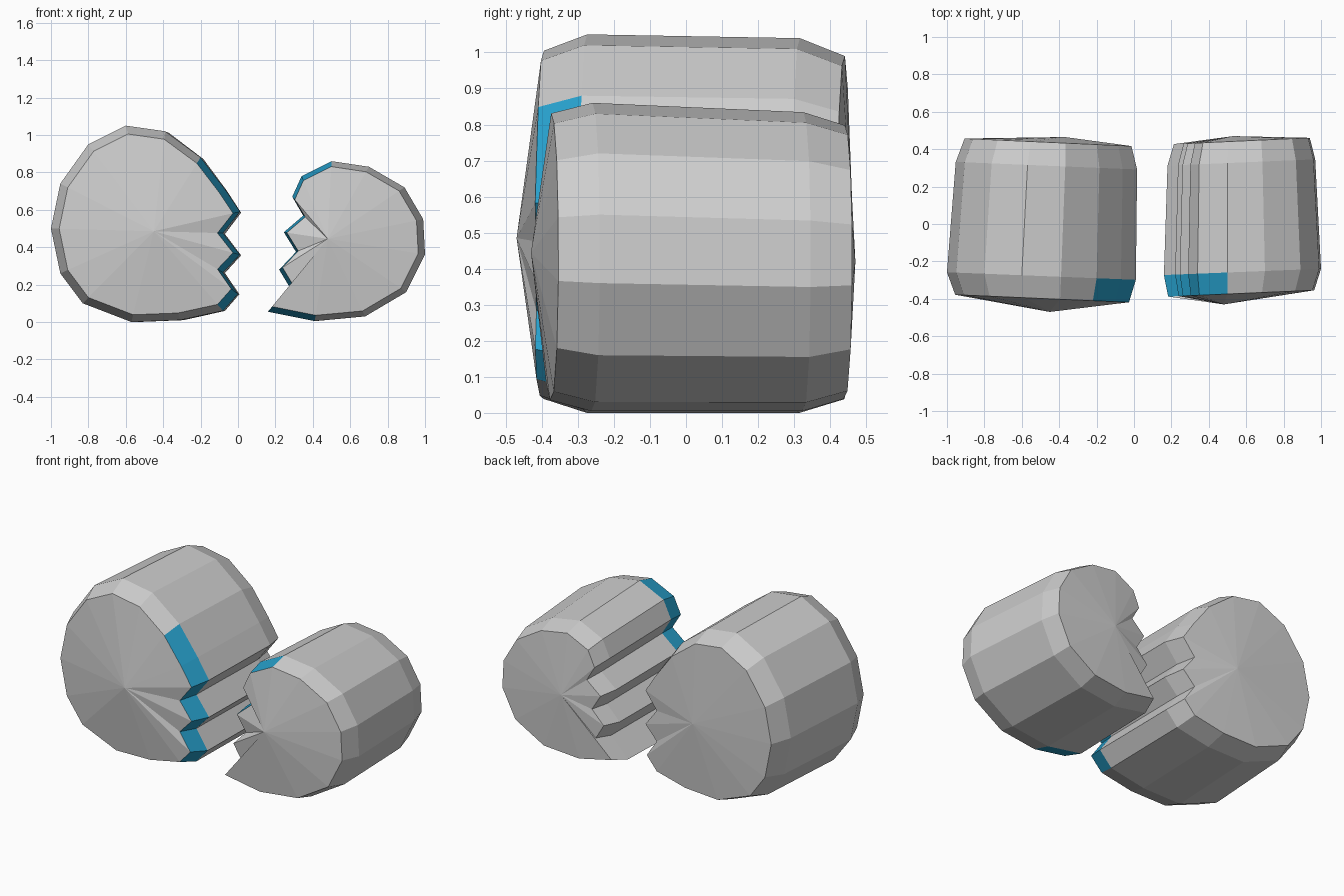
import bpy, bmesh

cube = bpy.data.objects.get("Cube")
if cube:
    bpy.data.objects.remove(cube)


def material(name, rgb):
    m = bpy.data.materials.new(name)
    m.use_nodes = True
    m.diffuse_color = (*rgb, 1)
    bsdf = m.node_tree.nodes["Principled BSDF"]
    bsdf.inputs["Base Color"].default_value = (*rgb, 1)
    bsdf.inputs["Roughness"].default_value = 0.8
    return m


grey = material("stone grey", (0.62, 0.62, 0.62))
blue = material("stripe blue", (0.02, 0.35, 0.6))


def broken_drum(name, outline, hub, rings, tips, skew, painted):
    """Loft the outline through rings (y, inset, x shift, x scale, z scale) and
    close both ends with shallow cones; painted = outline edges with the stripe."""
    hx, hz = hub
    bm = bmesh.new()
    loops = []
    for y, inset, shift, sx, sz in rings:
        loop = []
        for x, z in outline:
            px = hx + (x - hx) * inset * sx + shift
            pz = (hz + (z - hz) * inset) * sz
            loop.append(bm.verts.new((px, y + skew * (x - hx), pz)))
        loops.append(loop)
    n = len(outline)
    # Side walls and bevels, with the stripe on the front bevel
    for r in range(len(loops) - 1):
        a, b = loops[r], loops[r + 1]
        for i in range(n):
            j = (i + 1) % n
            face = bm.faces.new((a[i], a[j], b[j], b[i]))
            face.material_index = int(r == 0 and i in painted)
    # Cone shaped ends
    for loop, tip in ((loops[0], tips[0]), (loops[-1], tips[1])):
        apex = bm.verts.new(tip)
        for i in range(n):
            bm.faces.new((loop[i], loop[(i + 1) % n], apex))
    bmesh.ops.recalc_face_normals(bm, faces=bm.faces[:])
    mesh = bpy.data.meshes.new(name)
    bm.to_mesh(mesh)
    bm.free()
    mesh.materials.append(grey)
    mesh.materials.append(blue)
    obj = bpy.data.objects.new(name, mesh)
    bpy.context.collection.objects.link(obj)
    return obj


# Large piece, with the jagged break on its +x side
large_outline = [
    (-0.60, 1.05), (-0.39, 1.02), (-0.20, 0.88), (-0.07, 0.71), (0.01, 0.59),
    (-0.08, 0.475), (0.01, 0.36), (-0.08, 0.265), (0, 0.15), (-0.08, 0.06),
    (-0.31, 0.01), (-0.57, 0), (-0.83, 0.10), (-0.95, 0.26), (-1, 0.50),
    (-0.95, 0.74), (-0.80, 0.95)]
broken_drum(
    "large_broken_drum", large_outline, (-0.45, 0.485),
    [(-0.40, 0.92, 0, 1, 1), (-0.28, 1, 0, 1, 1),
     (0.31, 1, 0.025, 0.96, 0.99), (0.435, 0.92, 0.03, 0.96, 0.985)],
    [(-0.45, -0.47, 0.485), (-0.37, 0.465, 0.48)], -0.04, range(2, 9))

# Small piece, with the jagged break on its -x side
small_outline = [
    (0.50, 0.86), (0.70, 0.83), (0.89, 0.72), (0.99, 0.55), (1, 0.36),
    (0.90, 0.16), (0.68, 0.03), (0.41, 0.005), (0.16, 0.055), (0.28, 0.18),
    (0.22, 0.28), (0.31, 0.375), (0.245, 0.48), (0.35, 0.57), (0.29, 0.67),
    (0.34, 0.78)]
broken_drum(
    "small_broken_drum", small_outline, (0.48, 0.445),
    [(-0.375, 0.93, 0, 1, 1), (-0.26, 1, 0, 1, 1),
     (0.325, 1, 0, 0.94, 0.97), (0.44, 0.92, 0.01, 0.94, 0.965)],
    [(0.48, -0.43, 0.445), (0.53, 0.47, 0.42)], 0.04, range(7, 16))
